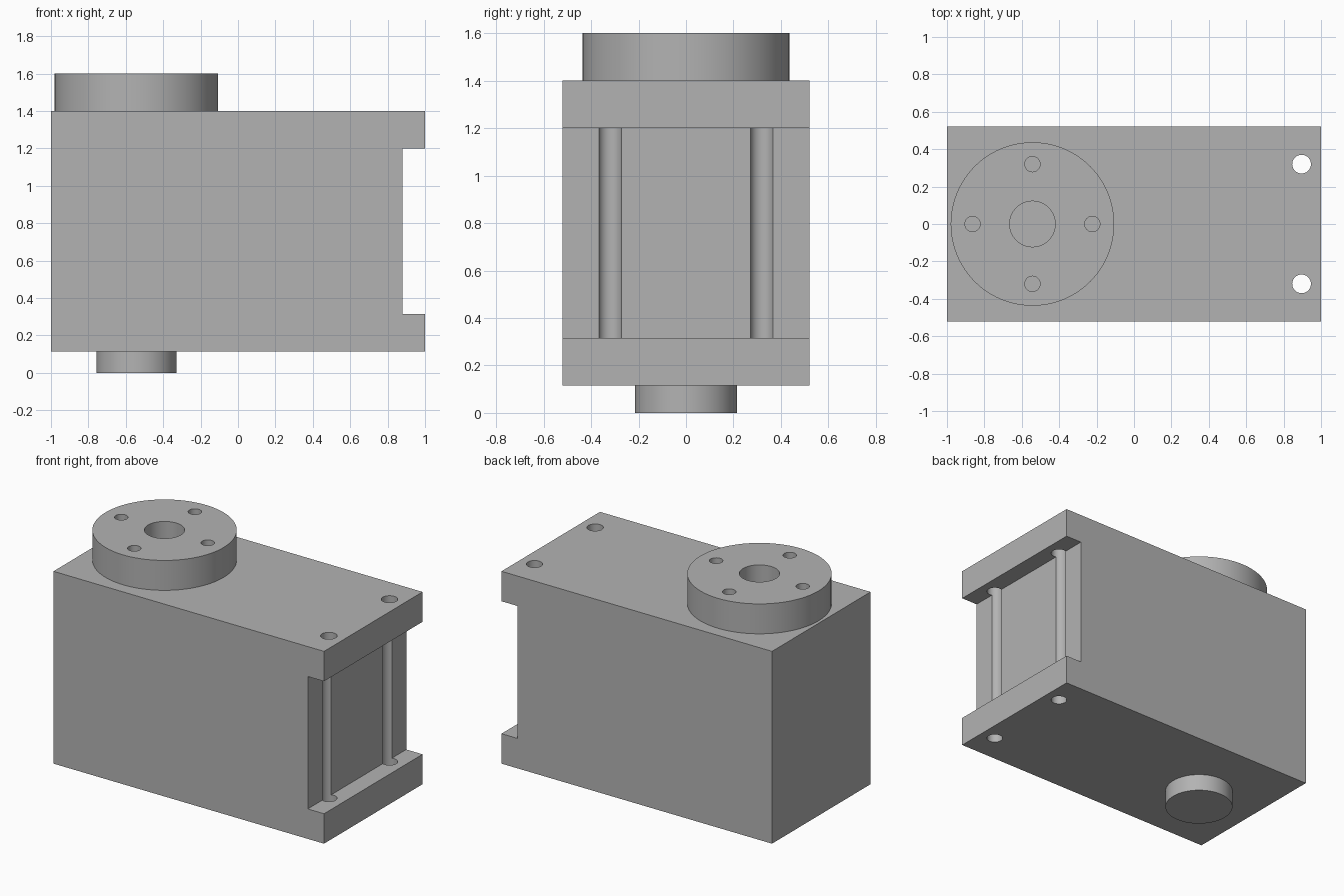
import bpy, bmesh, math

if "Cube" in bpy.data.objects:
    bpy.data.objects.remove(bpy.data.objects["Cube"], do_unlink=True)

grey = bpy.data.materials.new("plain_grey")
grey.use_nodes = True
colour = (0.45, 0.45, 0.45, 1)
grey.diffuse_color = colour
grey.node_tree.nodes["Principled BSDF"].inputs["Base Color"].default_value = colour

AXIS_X = -0.543              # shared axis of output disc and rear boss
BASE, TOP = 0.115, 1.4       # underside and top of the housing
DISC_TOP = 1.6


def cylinder(name, x, y, radius, z0, z1, sides=64):
    bpy.ops.mesh.primitive_cylinder_add(
        vertices=sides, radius=radius, depth=z1 - z0, location=(x, y, (z0 + z1) / 2))
    obj = bpy.context.object
    obj.name = name
    obj.data.materials.append(grey)
    return obj


def drill(obj, cutters):
    """Cut each helper from the part, then delete the helper."""
    bpy.context.view_layer.objects.active = obj
    for cutter in cutters:
        cutter.hide_render = True
        mod = obj.modifiers.new("hole", "BOOLEAN")
        mod.operation, mod.solver, mod.object = "DIFFERENCE", "EXACT", cutter
        bpy.ops.object.modifier_apply(modifier=mod.name)
        bpy.data.objects.remove(cutter, do_unlink=True)


def smooth(obj):
    bpy.ops.object.select_all(action="DESELECT")
    obj.select_set(True)
    bpy.context.view_layer.objects.active = obj
    bpy.ops.object.shade_smooth_by_angle(angle=math.radians(30))


# Housing: side profile with an end notch, extruded across the width
half_width = 0.52
profile = [(-1, BASE), (1, BASE), (1, 0.315), (0.88, 0.315),
           (0.88, 1.2), (1, 1.2), (1, TOP), (-1, TOP)]
bm = bmesh.new()
face = bm.faces.new([bm.verts.new((x, -half_width, z)) for x, z in profile])
swept = bmesh.ops.extrude_face_region(bm, geom=[face])["geom"]
bmesh.ops.translate(bm, vec=(0, 2 * half_width, 0),
                    verts=[v for v in swept if isinstance(v, bmesh.types.BMVert)])
bmesh.ops.recalc_face_normals(bm, faces=bm.faces)
mesh = bpy.data.meshes.new("housing")
bm.to_mesh(mesh)
bm.free()
mesh.materials.append(grey)
housing = bpy.data.objects.new("housing", mesh)
bpy.context.collection.objects.link(housing)

# Mounting holes run through both flanges and groove the recessed wall
drill(housing, [cylinder("mount_hole_cutter", 0.896, side * 0.32, 0.05, 0, 1.5, 48)
                for side in (-1, 1)])
smooth(housing)

# Output disc with a centre bore and four bolt holes
disc = cylinder("output_disc", AXIS_X, 0, 0.437, TOP, DISC_TOP, 96)
cutters = [cylinder("bore_cutter", AXIS_X, 0, 0.122, TOP - 0.1, DISC_TOP + 0.1)]
for i in range(4):
    a = i * math.pi / 2
    cutters.append(cylinder("bolt_hole_cutter", AXIS_X + 0.32 * math.cos(a),
                            0.32 * math.sin(a), 0.041, TOP - 0.1, DISC_TOP + 0.1, 32))
drill(disc, cutters)
smooth(disc)

# Bearing boss under the housing
smooth(cylinder("lower_boss", AXIS_X, 0, 0.2145, 0, BASE))
